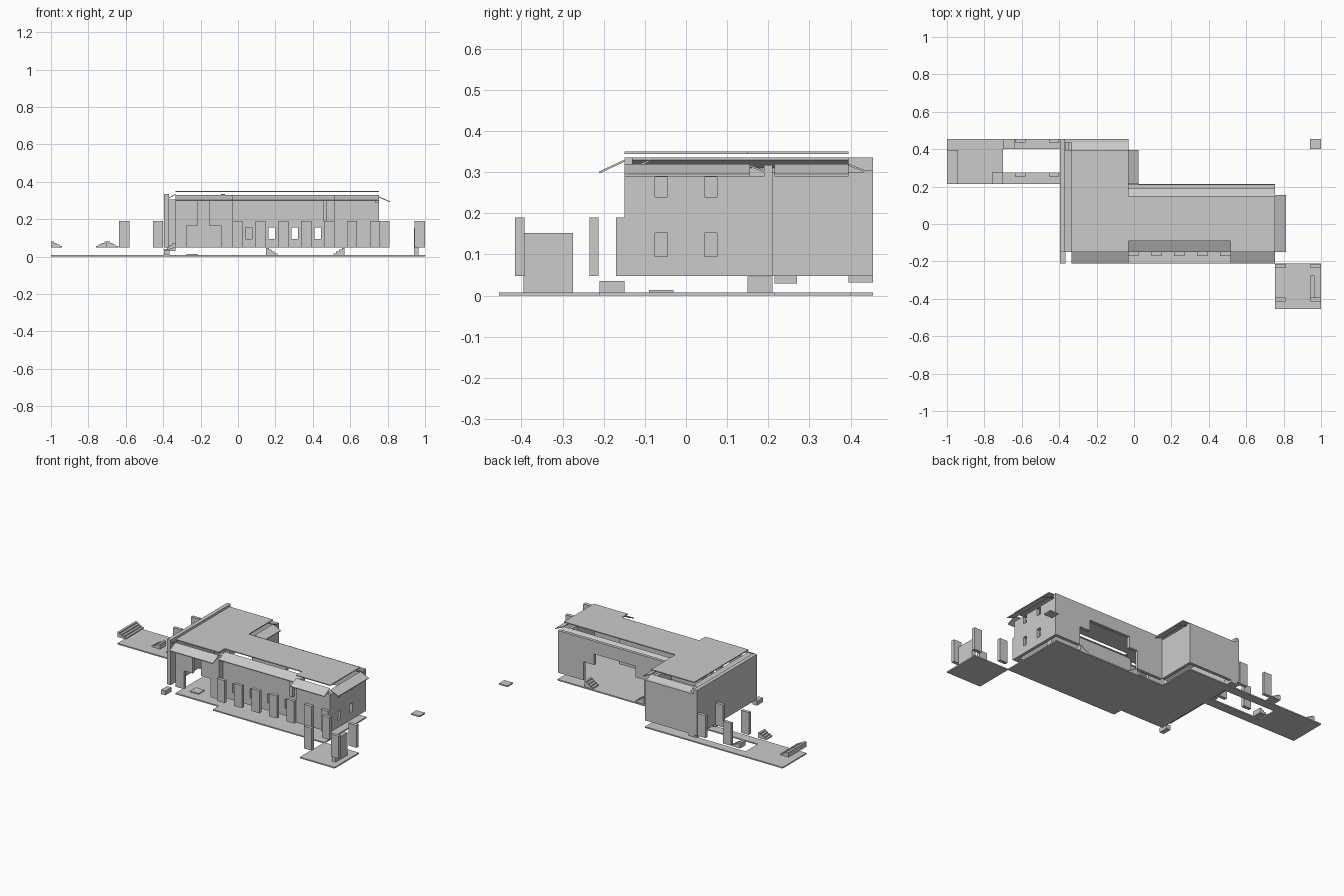
import bpy, bmesh


def solid(name, bottom, top):
    """Prism from matching bottom and top outlines."""
    bm = bmesh.new()
    lo = [bm.verts.new(p) for p in bottom]
    hi = [bm.verts.new(p) for p in top]
    n = len(lo)
    bm.faces.new(lo[::-1])
    bm.faces.new(hi)
    for i in range(n):
        j = (i + 1) % n
        bm.faces.new((lo[i], lo[j], hi[j], hi[i]))
    bmesh.ops.recalc_face_normals(bm, faces=bm.faces)
    me = bpy.data.meshes.new(name)
    bm.to_mesh(me)
    bm.free()
    ob = bpy.data.objects.new(name, me)
    bpy.context.collection.objects.link(ob)
    return ob


def slab(name, outline, z0, z1):
    return solid(name, [(x, y, z0) for x, y in outline], [(x, y, z1) for x, y in outline])


def box(name, x0, x1, y0, y1, z0, z1):
    return slab(name, [(x0, y0), (x1, y0), (x1, y1), (x0, y1)], z0, z1)


def wall(name, axis, a0, a1, b0, b1, z0, z1, holes=()):
    """Wall running along axis from a0 to a1, thickness b0..b1, with (a0, a1, z0, z1) openings."""
    cuts = sorted({a0, a1, *[h[0] for h in holes], *[h[1] for h in holes]})
    for s, e in zip(cuts, cuts[1:]):
        level = z0
        gaps = sorted((h[2], h[3]) for h in holes if h[0] <= s and h[1] >= e)
        for g0, g1 in gaps + [(z1, z1)]:
            if g0 > level:
                if axis == 'x':
                    box(name, s, e, b0, b1, level, g0)
                else:
                    box(name, b0, b1, s, e, level, g0)
            level = g1


def eave(name, inner, outer, zi, zo, t=0.005):
    """Thin sloping sheet between two edges, each a pair of xy points."""
    top = [(*inner[0], zi), (*inner[1], zi), (*outer[1], zo), (*outer[0], zo)]
    solid(name, [(x, y, z - t) for x, y, z in top], top)


def stairs(name, x_low, x_high, y0, y1, z0, z1, n=4):
    """Flight rising from x_low to x_high."""
    pts = [(x_low, z0)]
    for i in range(n):
        z = z0 + (z1 - z0) * (i + 1) / n
        pts += [(x_low + (x_high - x_low) * i / n, z),
                (x_low + (x_high - x_low) * (i + 1) / n, z)]
    pts.append((x_high, z0))
    pts = [p for i, p in enumerate(pts) if i == 0 or p != pts[i - 1]]
    solid(name, [(x, y0, z) for x, z in pts], [(x, y1, z) for x, z in pts])


FLOOR = 0.048

# ground slabs
slab("main_ground", [(-0.335, -0.15), (-0.03, -0.15), (-0.03, -0.21), (0.755, -0.21),
                     (0.755, 0.215), (-0.03, 0.215), (-0.03, 0.455), (-0.335, 0.455)], 0, 0.008)
slab("terrace_ground", [(-1, 0.215), (-0.335, 0.215), (-0.335, 0.275), (-0.7, 0.275),
                        (-0.7, 0.4), (-0.335, 0.4), (-0.335, 0.455), (-1, 0.455)], 0, 0.008)
box("porch_ground", 0.755, 1, -0.455, -0.21, 0, 0.008)
box("far_paver", 0.94, 1, 0.4, 0.455, 0, 0.008)
box("entrance_paver", -0.275, -0.215, -0.09, -0.03, 0.008, 0.014)
box("corner_block", -0.395, -0.365, -0.21, -0.15, 0.008, 0.036)

# roof slab with a notch over the colonnade
slab("roof", [(-0.335, -0.15), (-0.03, -0.15), (-0.03, -0.09), (0.515, -0.09), (0.515, -0.15),
              (0.755, -0.15), (0.755, 0.15), (-0.03, 0.15), (-0.03, 0.395), (-0.335, 0.395)],
     0.344, 0.35)

# left wing walls
wall("left_wall", 'y', -0.15, 0.455, -0.395, -0.37, FLOOR, 0.335)
wall("left_wing_back_wall", 'x', -0.37, -0.03, 0.435, 0.455, FLOOR, 0.305)
wall("left_wing_side_wall", 'y', 0.21, 0.435, -0.05, -0.03, FLOOR, 0.3)
wall("entrance_wall", 'x', -0.335, -0.03, -0.15, -0.13, FLOOR, 0.305,
     [(-0.275, -0.215, FLOOR, 0.165), (-0.215, -0.155, FLOOR, 0.305),
      (-0.155, -0.09, FLOOR, 0.165)])
box("entrance_pier", -0.09, -0.07, -0.15, -0.13, 0.3, 0.335)

# right wing walls
wall("back_wall", 'x', -0.03, 0.755, 0.19, 0.21, FLOOR, 0.317,
     [(0.15, 0.21, FLOOR, 0.165), (0.21, 0.5, FLOOR, 0.235), (0.5, 0.575, FLOOR, 0.165)])
windows = [(a, a + 0.03, z0, z1) for a in (-0.075, 0.045)
           for z0, z1 in ((0.095, 0.152), (0.24, 0.288))]
wall("right_end_wall", 'y', -0.15, 0.19, 0.735, 0.755, FLOOR, 0.29, windows)
wall("colonnade_wall", 'x', -0.03, 0.515, -0.11, -0.09, FLOOR, 0.32,
     [(x, x + 0.034, 0.095, 0.155) for x in (0.04, 0.163, 0.286, 0.409)])
wall("front_right_wall", 'x', 0.515, 0.735, -0.15, -0.13, FLOOR, 0.3)
box("notch_side_wall_right", 0.515, 0.535, -0.13, -0.09, FLOOR, 0.32)
box("notch_side_wall_left", -0.05, -0.03, -0.13, -0.09, FLOOR, 0.32)
box("notch_post", 0.455, 0.475, -0.13, -0.11, 0.19, 0.31)

# sloping eaves
eave("front_eave_left", [(-0.335, -0.15), (-0.03, -0.15)], [(-0.335, -0.21), (-0.03, -0.21)], 0.33, 0.302)
eave("front_eave_middle", [(-0.03, -0.09), (0.515, -0.09)], [(-0.03, -0.15), (0.515, -0.15)], 0.33, 0.302)
eave("front_eave_right", [(0.515, -0.15), (0.755, -0.15)], [(0.515, -0.21), (0.755, -0.21)], 0.33, 0.302)
eave("right_end_eave", [(0.755, -0.15), (0.755, 0.155)], [(0.813, -0.15), (0.813, 0.155)], 0.32, 0.295)
eave("left_wing_side_eave", [(-0.03, 0.215), (-0.03, 0.395)], [(0.025, 0.215), (0.025, 0.395)], 0.32, 0.295)
eave("back_eave_right", [(-0.03, 0.15), (0.755, 0.15)], [(-0.03, 0.195), (0.755, 0.195)], 0.32, 0.302)
eave("back_eave_left", [(-0.335, 0.395), (-0.03, 0.395)], [(-0.335, 0.435), (-0.03, 0.435)], 0.32, 0.305)
eave("left_eave", [(-0.335, -0.15), (-0.335, 0.395)], [(-0.37, -0.15), (-0.37, 0.395)], 0.335, 0.315)

# colonnade along the front
for i in range(7):
    x = -0.03 + 0.1225 * i
    box("front_column", x, min(x + 0.055, 0.755), -0.17, -0.15, FLOOR, 0.19)

# porch posts and panel
for x in (0.755, 0.945):
    for y in (-0.415, -0.235):
        box("porch_post", x, x + 0.055, y, y + 0.022, FLOOR, 0.19)
box("porch_panel", 0.94, 0.965, -0.395, -0.275, 0.008, 0.152)

# terrace columns
for x in (-0.635, -0.455):
    for y in (0.255, 0.435):
        box("terrace_column", x, x + 0.055, y, y + 0.02, FLOOR, 0.19)

# stair flights
stairs("terrace_end_stairs", -0.94, -1, 0.215, 0.395, FLOOR, 0.08)
stairs("terrace_front_stairs", -0.76, -0.7, 0.215, 0.275, FLOOR, 0.08)
stairs("terrace_back_stairs", -0.64, -0.7, 0.4, 0.455, FLOOR, 0.08)
stairs("side_stairs_back", -0.395, -0.335, 0.395, 0.455, 0.032, 0.07)
stairs("side_stairs_front", -0.395, -0.335, 0.215, 0.27, 0.03, 0.048)
stairs("back_stairs_left", 0.21, 0.15, 0.15, 0.21, 0.008, 0.046)
stairs("back_stairs_right", 0.51, 0.57, 0.15, 0.21, 0.008, 0.046)
